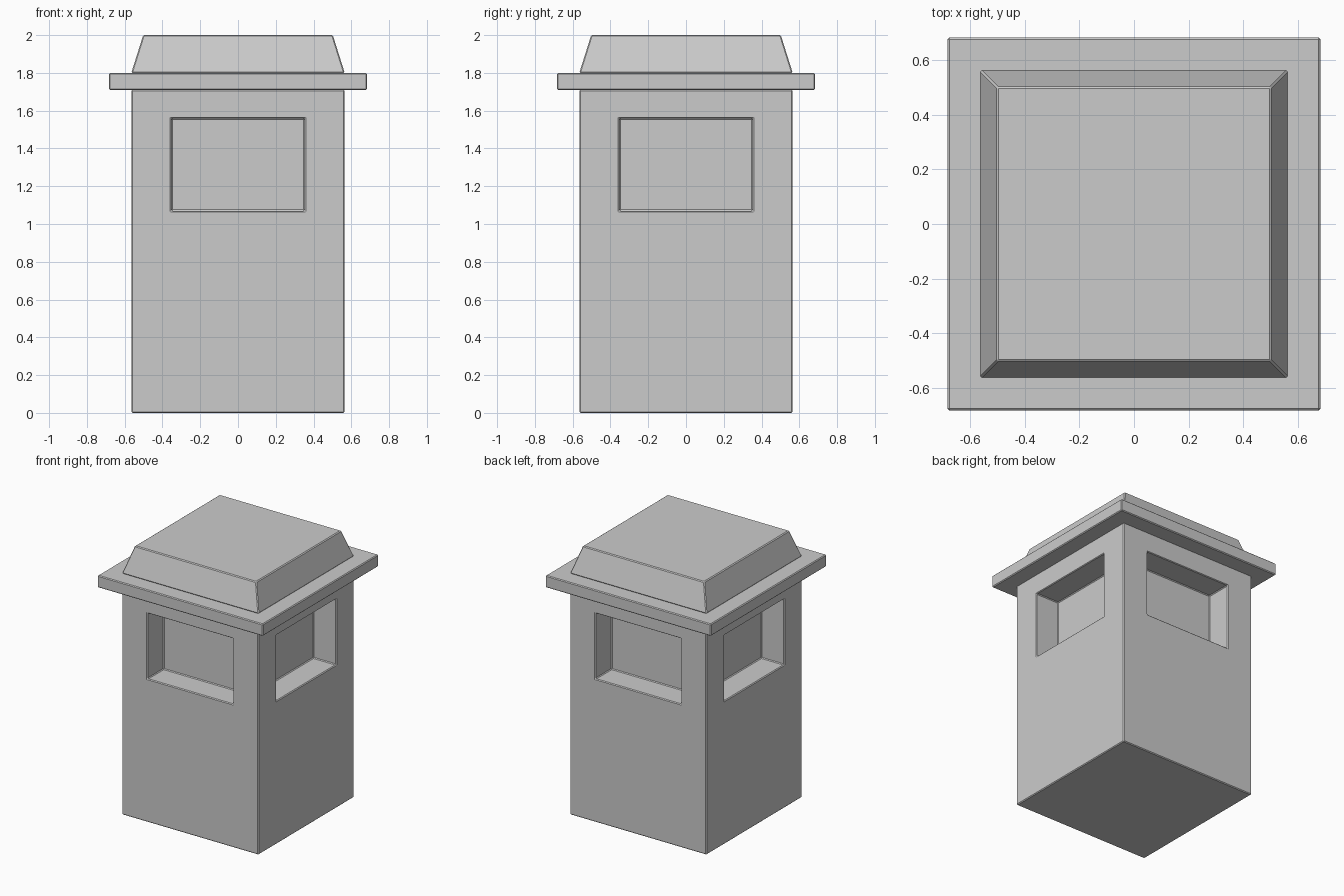
import bpy
import bmesh
from math import pi
from mathutils import Matrix, Vector

default = bpy.data.objects.get("Cube")
if default:
    bpy.data.objects.remove(default, do_unlink=True)

# Single stone grey
stone = bpy.data.materials.new("stone_grey")
stone.use_nodes = True
grey = (0.6, 0.6, 0.6, 1)
stone.diffuse_color = grey
stone.node_tree.nodes["Principled BSDF"].inputs["Base Color"].default_value = grey


def add_box(bm, low, high, taper=1.0):
    """Box between two corners; the top ring is scaled by taper."""
    low, high = Vector(low), Vector(high)
    for v in bmesh.ops.create_cube(bm, size=1)["verts"]:
        is_top = v.co.z > 0
        v.co = Vector(l + (c + 0.5) * (h - l) for l, h, c in zip(low, high, v.co))
        if is_top:
            v.co.x *= taper
            v.co.y *= taper


def make_object(name, bm):
    mesh = bpy.data.meshes.new(name)
    bm.to_mesh(mesh)
    bm.free()
    mesh.materials.append(stone)
    obj = bpy.data.objects.new(name, mesh)
    bpy.context.collection.objects.link(obj)
    return obj


def soften(obj, width=0.006):
    bevel = obj.modifiers.new("edge_bevel", "BEVEL")
    bevel.width = width
    bevel.segments = 1
    bevel.limit_method = "ANGLE"


def square_part(name, half, bottom, top, top_half=None):
    bm = bmesh.new()
    add_box(bm, (-half, -half, bottom), (half, half, top), (top_half or half) / half)
    return make_object(name, bm)


# Main stacked parts
BODY = 0.565
body = square_part("body", BODY, 0, 1.71)
rim = square_part("rim_slab", 0.683, 1.71, 1.8)
lid = square_part("tapered_lid", BODY, 1.8, 2.0, 0.502)

# Recess cutter, repeated on all four sides
bm = bmesh.new()
for turn in range(4):
    side = bmesh.new()
    add_box(side, (-0.353, -BODY - 0.1, 1.07), (0.353, -BODY + 0.19, 1.56))
    side.transform(Matrix.Rotation(turn * pi / 2, 4, "Z"))
    temp = bpy.data.meshes.new("temp")
    side.to_mesh(temp)
    side.free()
    bm.from_mesh(temp)
    bpy.data.meshes.remove(temp)
cutter = make_object("recess_cutter", bm)
cutter.hide_render = True
cutter.hide_viewport = True
cutter.display_type = "WIRE"

cut = body.modifiers.new("recesses", "BOOLEAN")
cut.operation = "DIFFERENCE"
cut.solver = "EXACT"
cut.use_self = True
cut.object = cutter

for part in (body, rim, lid):
    soften(part)
